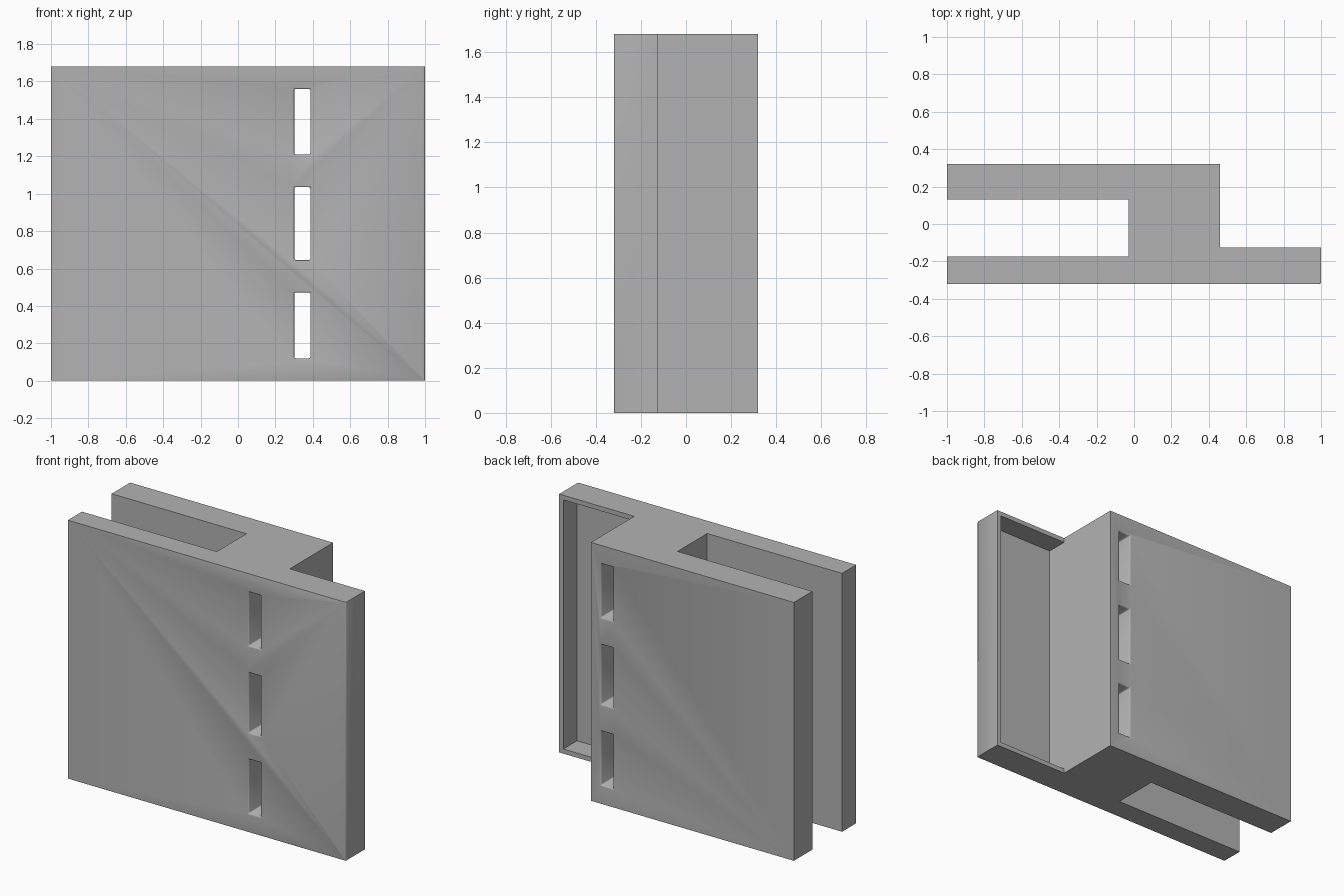
import bpy
import bmesh
from mathutils import Vector

cube = bpy.data.objects.get("Cube")
if cube:
    bpy.data.objects.remove(cube, do_unlink=True)

HEIGHT = 1.68
DEPTH = 0.32

grey = bpy.data.materials.new("plain grey")
grey.use_nodes = True
COLOUR = (0.45, 0.45, 0.45, 1)
grey.diffuse_color = COLOUR
grey.node_tree.nodes["Principled BSDF"].inputs["Base Color"].default_value = COLOUR


def prism(name, outline, z0, z1):
    """Extrude a plan outline upwards into a closed solid."""
    bm = bmesh.new()
    base = bm.faces.new([bm.verts.new((x, y, z0)) for x, y in outline])
    extruded = bmesh.ops.extrude_face_region(bm, geom=[base])["geom"]
    top = [v for v in extruded if isinstance(v, bmesh.types.BMVert)]
    bmesh.ops.translate(bm, verts=top, vec=Vector((0, 0, z1 - z0)))
    bmesh.ops.recalc_face_normals(bm, faces=bm.faces)
    mesh = bpy.data.meshes.new(name)
    bm.to_mesh(mesh)
    bm.free()
    mesh.materials.append(grey)
    obj = bpy.data.objects.new(name, mesh)
    bpy.context.collection.objects.link(obj)
    return obj


def box(name, x0, x1, y0, y1, z0, z1):
    return prism(name, [(x0, y0), (x1, y0), (x1, y1), (x0, y1)], z0, z1)


# Body: slotted block with a front flange
body = prism("slotted_body", [
    (-1, -DEPTH), (1, -DEPTH), (1, -0.125), (0.46, -0.125),
    (0.46, DEPTH), (-1, DEPTH), (-1, 0.13), (-0.03, 0.13),
    (-0.03, -0.175), (-1, -0.175)], 0, HEIGHT)

# Cutters: shallow tray behind the flange and three through windows
WIN_X0, WIN_X1 = 0.301, 0.387
cutters = [box("tray_cutter", 0.46, 0.97, -0.265, 0, 0.03, HEIGHT - 0.03)]
for z0, z1 in ((0.12, 0.472), (0.645, 1.035), (1.21, 1.56)):
    cutters.append(box("window_cutter", WIN_X0, WIN_X1, -0.5, 0.5, z0, z1))

for cutter in cutters:
    cutter.hide_render = True
    mod = body.modifiers.new(cutter.name, "BOOLEAN")
    mod.operation = "DIFFERENCE"
    mod.solver = "EXACT"
    mod.object = cutter

graph = bpy.context.evaluated_depsgraph_get()
carved = bpy.data.meshes.new_from_object(body.evaluated_get(graph))
body.modifiers.clear()
body.data = carved
for cutter in cutters:
    bpy.data.objects.remove(cutter, do_unlink=True)


# Eased edges: window rims and the outer front corner of the flange
def is_eased(edge):
    a, b = (v.co for v in edge.verts)
    if abs(edge.calc_face_angle(0)) < 0.5:
        return False
    if all(abs(abs(p.y) - DEPTH) < 0.001 for p in (a, b)):
        rim = all(WIN_X0 - 0.001 < p.x < WIN_X1 + 0.001 and 0.01 < p.z < HEIGHT - 0.01
                  for p in (a, b))
        corner = min(a.x, b.x) > 0.999
        return rim or corner
    return False


bm = bmesh.new()
bm.from_mesh(carved)
bmesh.ops.bevel(bm, geom=[e for e in bm.edges if is_eased(e)], offset=0.008,
                segments=2, profile=0.5, affect="EDGES")
bm.to_mesh(carved)
bm.free()

bpy.ops.object.select_all(action="DESELECT")
body.select_set(True)
bpy.context.view_layer.objects.active = body
bpy.ops.object.shade_smooth_by_angle(angle=0.8)
